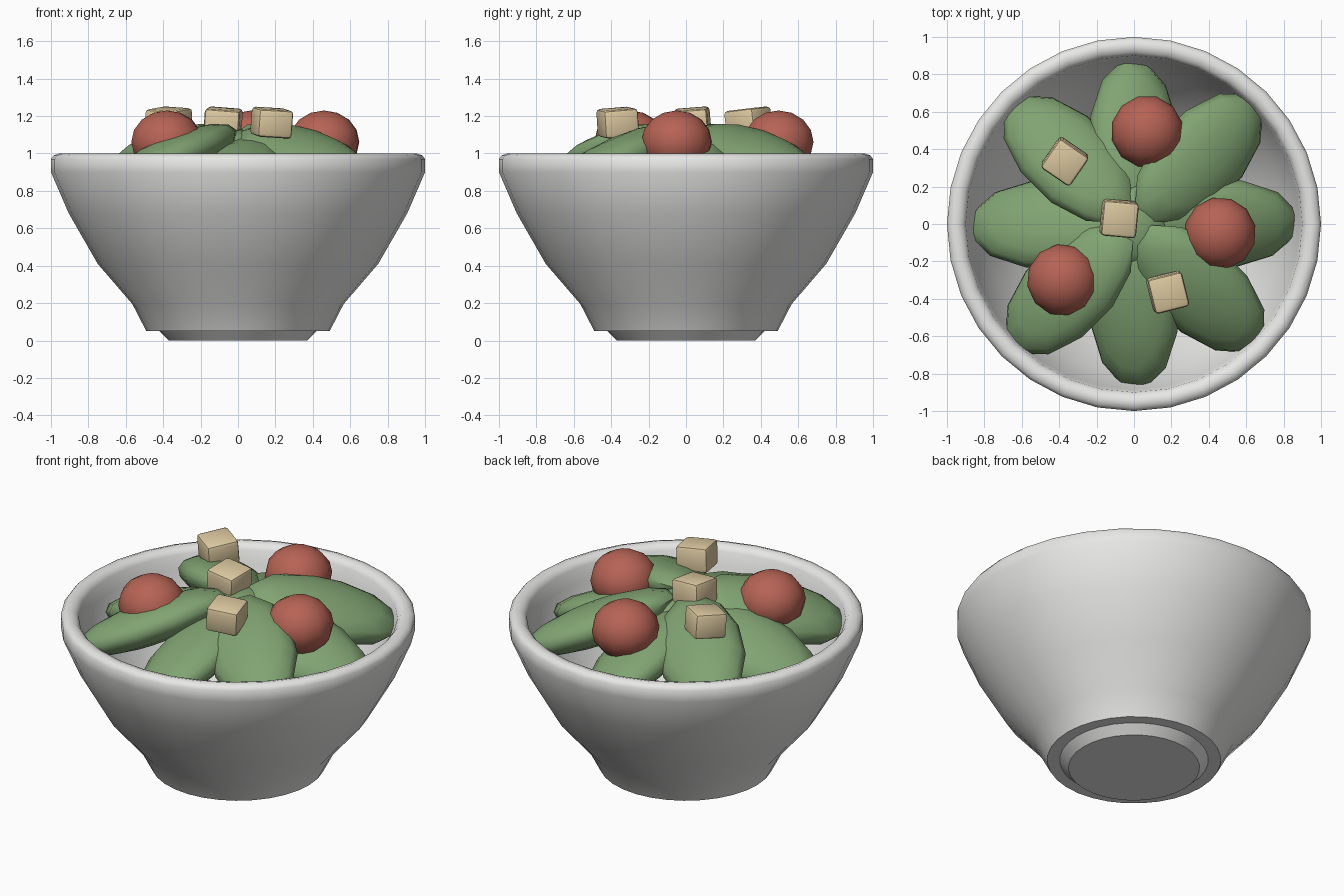
import bpy, bmesh, math
from mathutils import Matrix, Euler, Vector

if "Cube" in bpy.data.objects:
    bpy.data.objects.remove(bpy.data.objects["Cube"])


def make_mat(name, rgb):
    m = bpy.data.materials.new(name)
    m.diffuse_color = (*rgb, 1)
    m.use_nodes = True
    m.node_tree.nodes["Principled BSDF"].inputs["Base Color"].default_value = m.diffuse_color
    return m


WHITE = make_mat("bowl_ceramic", (0.80, 0.80, 0.79))
GREEN = make_mat("leaf_green", (0.22, 0.37, 0.17))
RED = make_mat("tomato_red", (0.47, 0.125, 0.09))
TAN = make_mat("crouton_tan", (0.74, 0.60, 0.36))


def finish(bm, name, mat, angle):
    bmesh.ops.recalc_face_normals(bm, faces=bm.faces)
    me = bpy.data.meshes.new(name)
    bm.to_mesh(me)
    bm.free()
    me.materials.append(mat)
    ob = bpy.data.objects.new(name, me)
    bpy.context.collection.objects.link(ob)
    bpy.ops.object.select_all(action='DESELECT')
    ob.select_set(True)
    bpy.context.view_layer.objects.active = ob
    bpy.ops.object.shade_smooth_by_angle(angle=math.radians(angle))
    return ob


def place(loc, rot, scale):
    return (Matrix.Translation(Vector(loc)) @ Euler(rot).to_matrix().to_4x4()
            @ Matrix.Diagonal((*scale, 1)))


def blob(name, mat, loc, rot, scale):
    # low-poly ellipsoid, turned half a segment so its tip is blunt
    bm = bmesh.new()
    bmesh.ops.create_uvsphere(bm, u_segments=12, v_segments=8, radius=1)
    bm.transform(place(loc, rot, scale) @ Matrix.Rotation(math.radians(15), 4, 'Z'))
    return finish(bm, name, mat, 60)


# bowl: turned profile with foot, outer wall, rounded rim and inside
profile = [(0, 0), (0.37, 0), (0.42, 0.05), (0.49, 0.05), (0.565, 0.195),
           (0.75, 0.41), (0.905, 0.68), (1.0, 0.90), (1.0, 0.97), (0.985, 0.99),
           (0.955, 1.0), (0.92, 0.99), (0.90, 0.965), (0.885, 0.88),
           (0.80, 0.67), (0.65, 0.42), (0.46, 0.22), (0.30, 0.15), (0, 0.14)]
bm = bmesh.new()
vs = [bm.verts.new((r, 0, z)) for r, z in profile]
es = [bm.edges.new(p) for p in zip(vs, vs[1:])]
bmesh.ops.spin(bm, geom=vs + es, cent=(0, 0, 0), axis=(0, 0, 1),
               angle=math.tau, steps=32)
bmesh.ops.remove_doubles(bm, verts=bm.verts, dist=1e-4)
finish(bm, "bowl", WHITE, 40)

# leaves: a lower ring on the axes and an upper ring on the diagonals
for i in range(8):
    a = i * math.pi / 4
    upper = i % 2
    r, z = (0.49, 0.975) if upper else (0.445, 0.90)
    blob(f"leaf_{i + 1}", GREEN, (r * math.cos(a), r * math.sin(a), z),
         (0.28, 0.30, a), (0.46, 0.25, 0.12))
blob("leaf_centre", GREEN, (0, 0, 1.02), (0, 0, math.pi / 2), (0.24, 0.20, 0.11))

# tomatoes
for i, (x, y) in enumerate([(0.07, 0.495), (0.46, -0.05), (-0.38, -0.30)]):
    blob(f"tomato_{i + 1}", RED, (x, y, 1.062), (0, 0, i), (0.193, 0.193, 0.168))

# croutons: bevelled cubes, slightly tipped
for i, (x, y, z, rot) in enumerate([
        (-0.08, 0.03, 1.165, (0.08, 0.08, -0.09)),
        (-0.37, 0.335, 1.165, (0.10, 0.06, -0.60)),
        (0.18, -0.365, 1.165, (0.08, 0.06, 0.25))]):
    bm = bmesh.new()
    bmesh.ops.create_cube(bm, size=1)
    bm.transform(place((x, y, z), rot, (0.19, 0.19, 0.15)))
    bmesh.ops.bevel(bm, geom=bm.edges[:], offset=0.02, segments=2,
                    profile=0.5, affect='EDGES')
    finish(bm, f"crouton_{i + 1}", TAN, 40)
